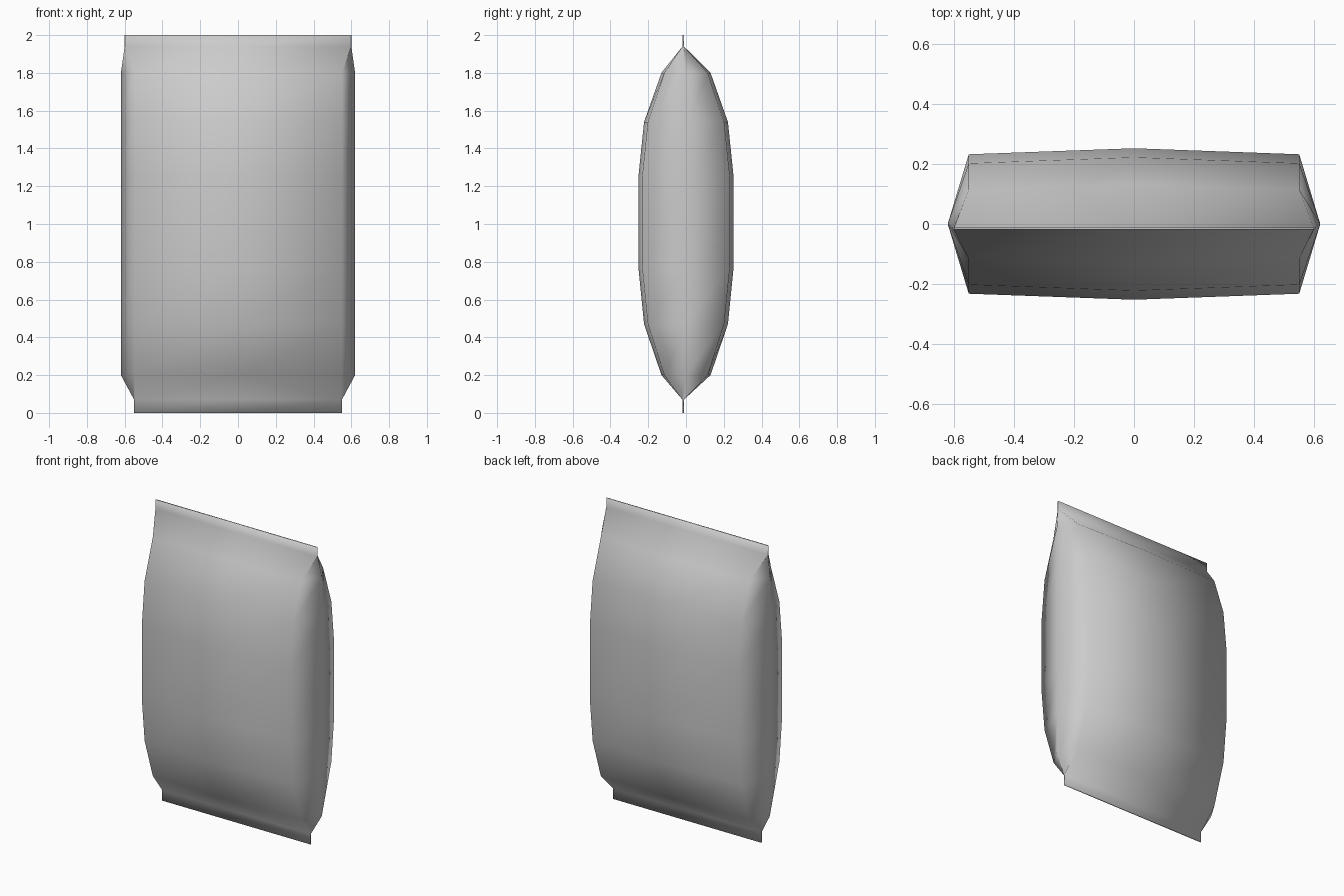
import bpy
import bmesh

cube = bpy.data.objects.get("Cube")
if cube:
    bpy.data.objects.remove(cube, do_unlink=True)

# Plain grey foil
foil = bpy.data.materials.new("grey_foil")
foil.use_nodes = True
grey = (0.6, 0.6, 0.6, 1)
foil.diffuse_color = grey
foil.node_tree.nodes["Principled BSDF"].inputs["Base Color"].default_value = grey

SEAL_Y = -0.015


def ring(bm, z, side, corner, depth, corner_depth, y):
    """Eight-point cross-section: two side folds, four corners, two middles."""
    outline = [(side, 0), (corner, corner_depth), (0, depth), (-corner, corner_depth),
               (-side, 0), (-corner, -corner_depth), (0, -depth), (corner, -corner_depth)]
    return [bm.verts.new((px, py + y, z)) for px, py in outline]


# Height, side half width, corner half width, middle depth, corner depth, y shift
levels = [
    (0.00, 0.55, 0.548, 0.004, 0.004, SEAL_Y),
    (0.07, 0.55, 0.548, 0.004, 0.004, SEAL_Y),
    (0.20, 0.62, 0.55, 0.13, 0.115, 0),
    (0.47, 0.62, 0.55, 0.222, 0.202, 0),
    (0.77, 0.62, 0.55, 0.252, 0.232, 0),
    (1.25, 0.62, 0.55, 0.252, 0.232, 0),
    (1.54, 0.62, 0.55, 0.222, 0.202, 0),
    (1.80, 0.62, 0.55, 0.13, 0.115, 0),
    (1.94, 0.60, 0.598, 0.004, 0.004, SEAL_Y),
    (2.00, 0.60, 0.598, 0.004, 0.004, SEAL_Y),
]

# Pillow bag with pinched seals at both ends
bm = bmesh.new()
rings = [ring(bm, *level) for level in levels]
for row, (low, high) in enumerate(zip(rings, rings[1:])):
    for i in range(8):
        j = (i + 1) % 8
        if row == 1 and i in (1, 2, 5, 6):
            # Gusset creases run from the seal ends up to the middle
            mid, end = (j, i) if i in (1, 5) else (i, j)
            bm.faces.new((low[i], low[j], high[mid]))
            bm.faces.new((low[end], high[mid], high[end]))
        else:
            bm.faces.new((low[i], low[j], high[j], high[i]))
bm.faces.new(rings[0])
bm.faces.new(rings[-1])
bmesh.ops.recalc_face_normals(bm, faces=bm.faces)
for face in bm.faces:
    face.smooth = True

mesh = bpy.data.meshes.new("bag")
bm.to_mesh(mesh)
bm.free()
mesh.materials.append(foil)
bag = bpy.data.objects.new("bag", mesh)
bpy.context.collection.objects.link(bag)
